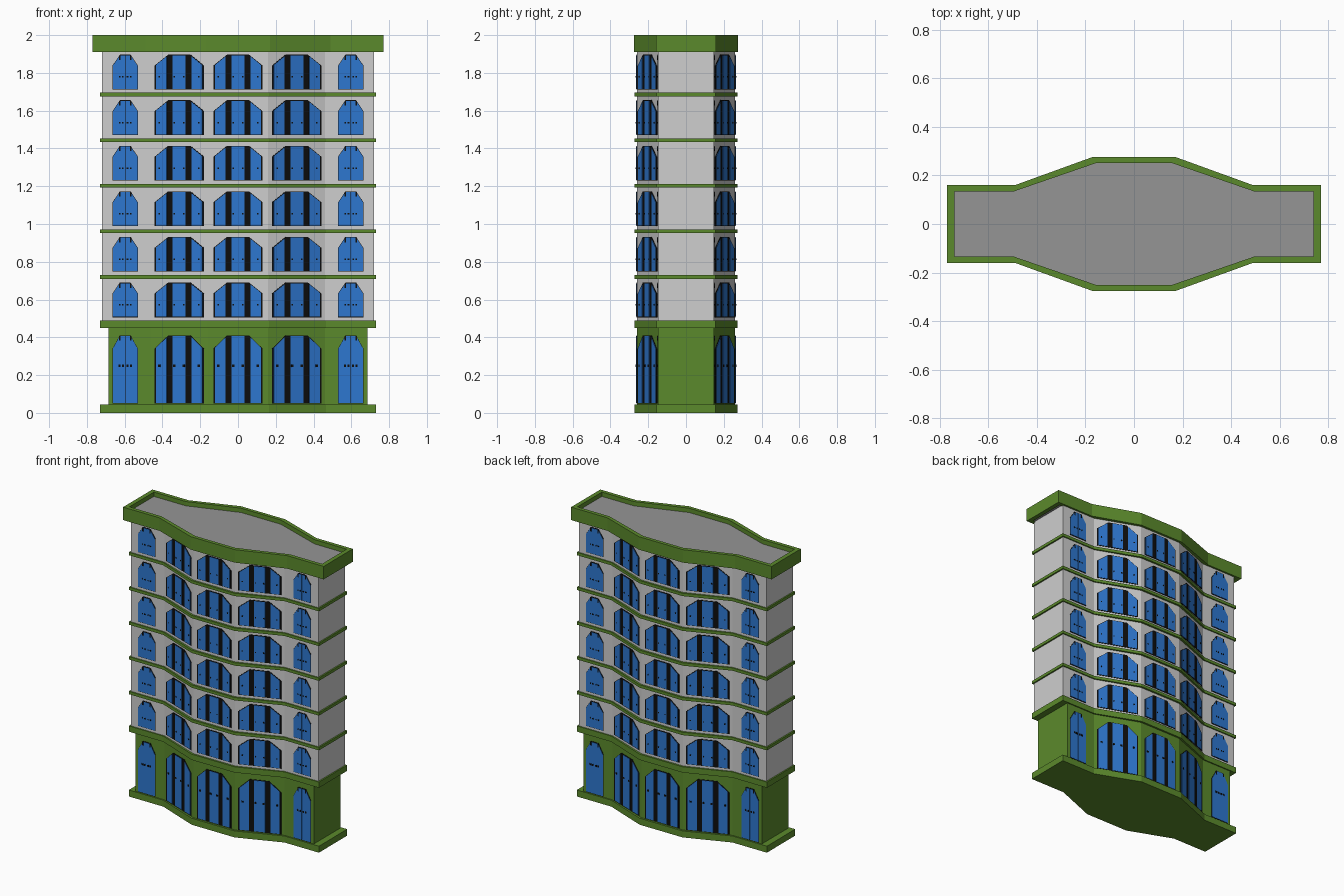
import bpy, bmesh
from mathutils import Vector

if "Cube" in bpy.data.objects:
    bpy.data.objects.remove(bpy.data.objects["Cube"])


def material(name, rgb):
    m = bpy.data.materials.new(name)
    m.diffuse_color = (*rgb, 1)
    m.use_nodes = True
    m.node_tree.nodes["Principled BSDF"].inputs["Base Color"].default_value = m.diffuse_color
    return m


GREEN = material("green trim", (0.105, 0.255, 0.025))
WALL = material("pale wall", (0.62, 0.62, 0.62))
ROOF = material("grey roof", (0.30, 0.30, 0.30))
BLUE = material("blue glass", (0.027, 0.185, 0.63))
BLACK = material("black frame", (0.004, 0.004, 0.004))


def plan(xe, yc, xk, xm, ym):
    """Twelve-sided floor plan, bowed at front and back (counter-clockwise)."""
    front = [(-xe, -yc), (-xk, -yc), (-xm, -ym), (xm, -ym), (xk, -yc), (xe, -yc)]
    return front + [(-x, -y) for x, y in front]


def finish(name, bm, mat):
    bmesh.ops.recalc_face_normals(bm, faces=bm.faces)
    me = bpy.data.meshes.new(name)
    bm.to_mesh(me)
    bm.free()
    me.materials.append(mat)
    ob = bpy.data.objects.new(name, me)
    bpy.context.collection.objects.link(ob)
    return ob


def prism(bm, low, high):
    a = [bm.verts.new(p) for p in low]
    b = [bm.verts.new(p) for p in high]
    n = len(a)
    bm.faces.new(a[::-1])
    bm.faces.new(b)
    for i in range(n):
        j = (i + 1) % n
        bm.faces.new((a[i], a[j], b[j], b[i]))


def slab(name, outline, z0, z1, mat):
    bm = bmesh.new()
    prism(bm, [(x, y, z0) for x, y in outline], [(x, y, z1) for x, y in outline])
    return finish(name, bm, mat)


# Main bodies and bands
BAND = plan(0.73, 0.155, 0.465, 0.165, 0.273)
FACADE = plan(0.72, 0.147, 0.46, 0.16, 0.26)
STEP = 0.2413
slab("base_plinth", BAND, 0, 0.045, GREEN)
slab("ground_floor", plan(0.685, 0.147, 0.46, 0.16, 0.26), 0.045, 0.45, GREEN)
slab("ground_cornice", BAND, 0.45, 0.49, GREEN)
slab("upper_walls", FACADE, 0.49, 1.915, WALL)
for i in range(5):
    slab(f"floor_band_{i + 1}", BAND, 0.71 + STEP * i, 0.73 + STEP * i, GREEN)

# Parapet ring with sunken roof
outer = plan(0.77, 0.16, 0.49, 0.17, 0.276)
inner = plan(0.74, 0.134, 0.495, 0.153, 0.252)
bm = bmesh.new()
rings = [[bm.verts.new((x, y, z)) for x, y in o]
         for o, z in ((inner, 1.91), (outer, 1.91), (outer, 2.0), (inner, 2.0))]
for k in range(4):
    r, s = rings[k], rings[(k + 1) % 4]
    for i in range(12):
        j = (i + 1) % 12
        bm.faces.new((r[i], r[j], s[j], s[i]))
finish("parapet", bm, GREEN)
slab("roof_deck", inner, 1.915, 1.97, ROOF)

# Windows: black arched plates with blue panels and small handles
frames, panels, handles = bmesh.new(), bmesh.new(), bmesh.new()


def plate(bm, origin, along, normal, poly, depth):
    def put(u, v, d):
        return origin + along * u + normal * d + Vector((0, 0, v))
    prism(bm, [put(u, v, -0.002) for u, v in poly], [put(u, v, depth) for u, v in poly])


def arch_poly(u0, u1, half, flat, spring, top, base, drop):
    """Piece of a chamfered arch between u0 and u1."""
    def height(u):
        t = min(1, max(0, (half - abs(u)) / (half - flat)))
        return spring + (top - spring) * t - drop
    us = [u0] + [u for u in (-flat, flat) if u0 < u < u1] + [u1]
    return [(u0, base), (u1, base)] + [(u, height(u)) for u in reversed(us)]


def window(origin, along, normal, width, h, wide, ground):
    half = width / 2
    flat = half * (0.45 if wide else 0.42)
    spring = h - (0.07 if ground else 0.058)
    args = (half, flat, spring, h)
    plate(frames, origin, along, normal, arch_poly(-half, half, *args, 0, 0), 0.003)
    if wide:
        e, m0, m1 = half * 0.93, half * 0.50, half * 0.26
        leaves = [(-e, -m0), (-m1, m1), (m0, e)]
        dots = [-half * 0.8, -half * 0.19, half * 0.19, half * 0.8]
    else:
        e = half * 0.97
        leaves = [(-e, -0.001), (0.001, e)]
        dots = [-0.03, -0.012, 0.012, 0.03]
    for u0, u1 in leaves:
        plate(panels, origin, along, normal, arch_poly(u0, u1, *args, 0.003, 0.004), 0.005)
    v, s = (0.2, 0.006) if ground else (0.066, 0.004)
    for u in dots:
        plate(handles, origin, along, normal,
              [(u - s, v - s), (u + s, v - s), (u + s, v + s), (u - s, v + s)], 0.007)
    if not wide:  # dark blocks at the arch shoulders
        for sgn in (-1, 1):
            u = sgn * flat
            plate(handles, origin, along, normal,
                  [(u - 0.004, h - 0.028), (u + 0.004, h - 0.028),
                   (u + 0.004, h - 0.004), (u - 0.004, h - 0.004)], 0.006)


levels = [(0.05, 0.36, True)] + [(0.506 + STEP * i, 0.184, False) for i in range(6)]
for side in (0, 6):  # front, then back
    for k in range(5):
        a = Vector((*FACADE[side + k], 0))
        b = Vector((*FACADE[side + k + 1], 0))
        along = (b - a).normalized()
        normal = Vector((along.y, -along.x, 0))
        wide = k in (1, 2, 3)
        t = 0.5
        if not wide:
            t = (0.72 - 0.597) / 0.26
            t = t if k == 0 else 1 - t
        width = 0.262 / abs(along.x) if wide else 0.135
        for z, h, ground in levels:
            window(a.lerp(b, t) + Vector((0, 0, z)), along, normal, width, h, wide, ground)
finish("window_frames", frames, BLACK)
finish("window_panels", panels, BLUE)
finish("window_handles", handles, BLACK)
